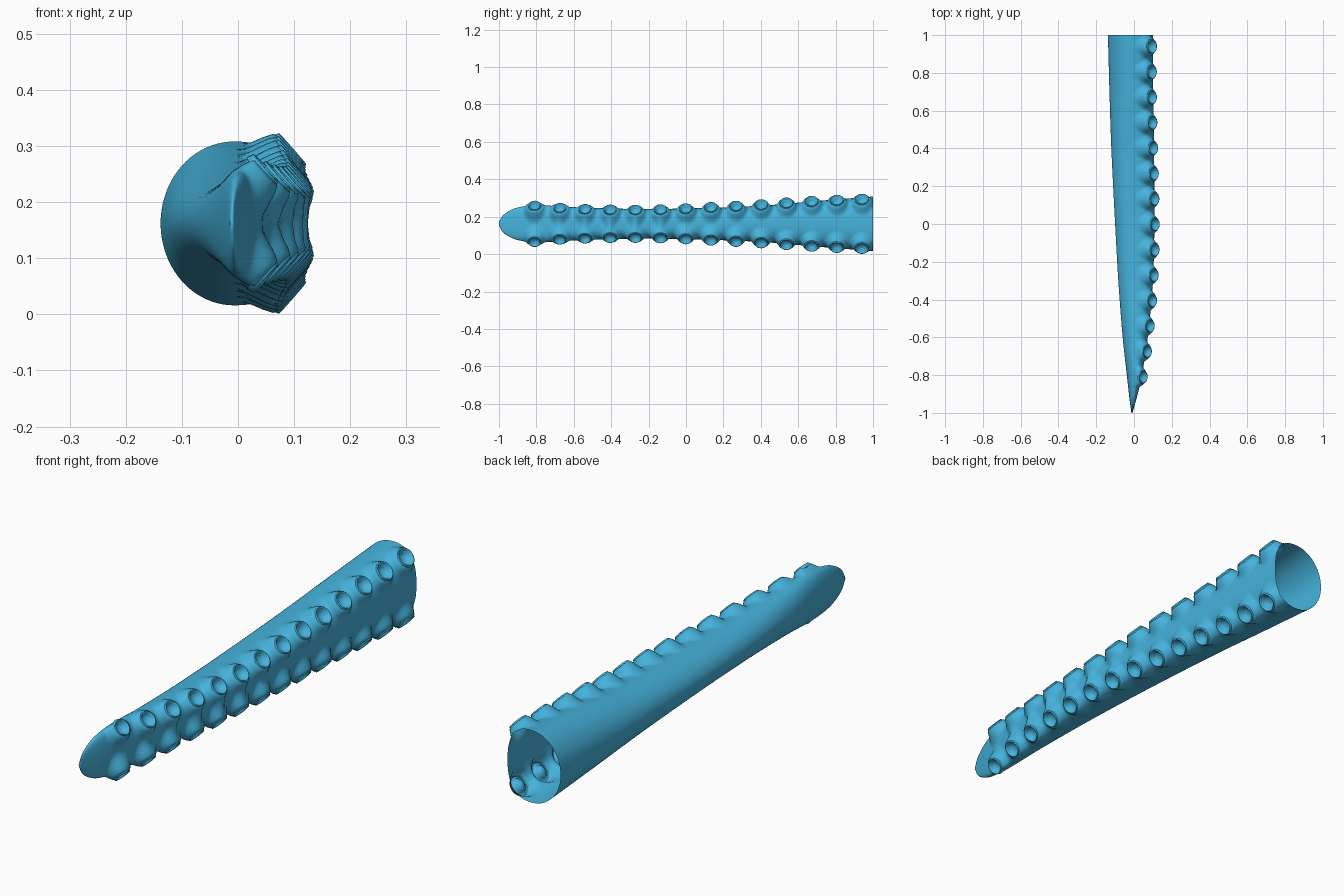
import bpy, bmesh, math
from mathutils import Vector

cube = bpy.data.objects.get("Cube")
if cube:
    bpy.data.objects.remove(cube, do_unlink=True)

blue = bpy.data.materials.new("sea_blue")
blue.use_nodes = True
COLOUR = (0.06, 0.45, 0.72, 1)
blue.diffuse_color = COLOUR
blue.node_tree.nodes["Principled BSDF"].inputs["Base Color"].default_value = COLOUR

MID_Z = 0.162
# body stations: y, left edge, right edge, half height
BODY = [(-1, -.014, -.008, .008), (-.985, -.016, -.004, .038), (-.95, -.021, .006, .066),
        (-.9, -.027, .02, .087), (-.8, -.038, .042, .099), (-.6, -.06, .073, .089),
        (-.3, -.083, .1, .08), (0, -.1, .108, .082), (.4, -.12, .106, .097),
        (.7, -.13, .102, .122), (1, -.138, .1, .146)]
# sucker row: y, x, height above the middle
ROW = [(-.81, .05, .099), (-.67, .073, .086), (-.4, .1, .077), (-.14, .112, .078),
       (.13, .111, .09), (.4, .104, .104), (.67, .097, .122), (.94, .097, .133)]


def sample(table, y):
    """Smooth interpolation of a table keyed on its first column."""
    i = max(k for k in range(len(table) - 1) if k == 0 or table[k][0] <= y)
    a, b = table[i], table[i + 1]
    before, after = table[max(i - 1, 0)], table[min(i + 2, len(table) - 1)]
    span = b[0] - a[0]
    t = (y - a[0]) / span
    out = []
    for c in range(1, len(a)):
        m0 = (b[c] - before[c]) / (b[0] - before[0]) * span
        m1 = (after[c] - a[c]) / (after[0] - a[0]) * span
        out.append((2*t**3 - 3*t*t + 1) * a[c] + (t**3 - 2*t*t + t) * m0
                   + (3*t*t - 2*t**3) * b[c] + (t**3 - t*t) * m1)
    return out


def smooth(lo, hi, v):
    t = min(max((v - lo) / (hi - lo), 0), 1)
    return t * t * (3 - 2 * t)


def finish(name, bm):
    mesh = bpy.data.meshes.new(name)
    bm.to_mesh(mesh)
    bm.free()
    mesh.materials.append(blue)
    mesh.shade_smooth()
    return mesh


def place(name, mesh):
    obj = bpy.data.objects.new(name, mesh)
    bpy.context.collection.objects.link(obj)
    return obj


# sucker positions and facing, in two mirrored rows
suckers = []
COUNT = 14
for i in range(COUNT):
    y = -.81 + i * 1.75 / (COUNT - 1)
    x, h = sample(ROW, y)
    x1, h1 = sample(ROW, y + .01)
    for side in (1, -1):
        along = Vector((x1 - x, .01, side * (h1 - h))).normalized()
        facing = Vector((.75, 0, side * .66))
        facing = (facing - along * facing.dot(along)).normalized()
        radius = .033 + .004 * i / (COUNT - 1)
        suckers.append((Vector((x, y, MID_Z + side * h)), facing, radius))

# hollow tapering body, pulled out to meet each sucker
RINGS, SIDES = 230, 80
bm = bmesh.new()
rings = []
for i in range(RINGS + 1):
    y = -1 + 2 * (i / RINGS) ** 1.12
    left, right, half = sample(BODY, y)
    cx = left + (right - left) * .55
    near = [s for s in suckers if abs(s[0].y - y) < .09]
    ring = []
    for j in range(SIDES):
        a = 2 * math.pi * j / SIDES
        c, s = math.cos(a), math.sin(a)
        power = .8 if c > 0 else 1
        width = right - cx if c > 0 else cx - left
        p = Vector((cx + width * math.copysign(abs(c) ** power, c), y,
                    MID_Z + half * math.copysign(abs(s) ** power, s)))
        move = Vector()
        for centre, facing, radius in near:
            d = p - centre
            height = d.dot(facing)
            dist = (d - facing * height).length
            if height < -.085:
                continue
            weight = (1 - smooth(radius, .064, dist)) * smooth(-.3, .25, c)
            cup = -.004 - .024 * (1 - smooth(.008, radius, dist))
            move += facing * (cup - height) * weight
        ring.append(bm.verts.new(p + move))
    rings.append(ring)
for a, b in zip(rings, rings[1:]):
    for j in range(SIDES):
        k = (j + 1) % SIDES
        bm.faces.new((a[j], a[k], b[k], b[j]))
bm.faces.new(rings[0])
bmesh.ops.recalc_face_normals(bm, faces=bm.faces)
place("tentacle_body", finish("tentacle_body", bm))

# one sucker cup: flared wall, rim and bowl, at unit radius
CUP = [(1.12, -.4), (1.04, -.12), (1, 0), (.93, .01), (.84, -.12),
       (.72, -.38), (.5, -.58), (.25, -.66), (.02, -.68)]
bm = bmesh.new()
STEPS = 24
loops = [[bm.verts.new((r * math.cos(2 * math.pi * k / STEPS),
                        r * math.sin(2 * math.pi * k / STEPS), z))
          for k in range(STEPS)] for r, z in CUP]
for a, b in zip(loops, loops[1:]):
    for k in range(STEPS):
        n = (k + 1) % STEPS
        bm.faces.new((a[k], a[n], b[n], b[k]))
bm.faces.new(loops[-1])
cup_mesh = finish("sucker_cup", bm)

for i, (centre, facing, radius) in enumerate(suckers):
    obj = place(f"{'lower' if i % 2 else 'upper'}_sucker_{i // 2 + 1}", cup_mesh)
    obj.location = centre
    obj.rotation_mode = 'QUATERNION'
    obj.rotation_quaternion = facing.to_track_quat('Z', 'Y')
    obj.scale = (radius, radius, radius)
